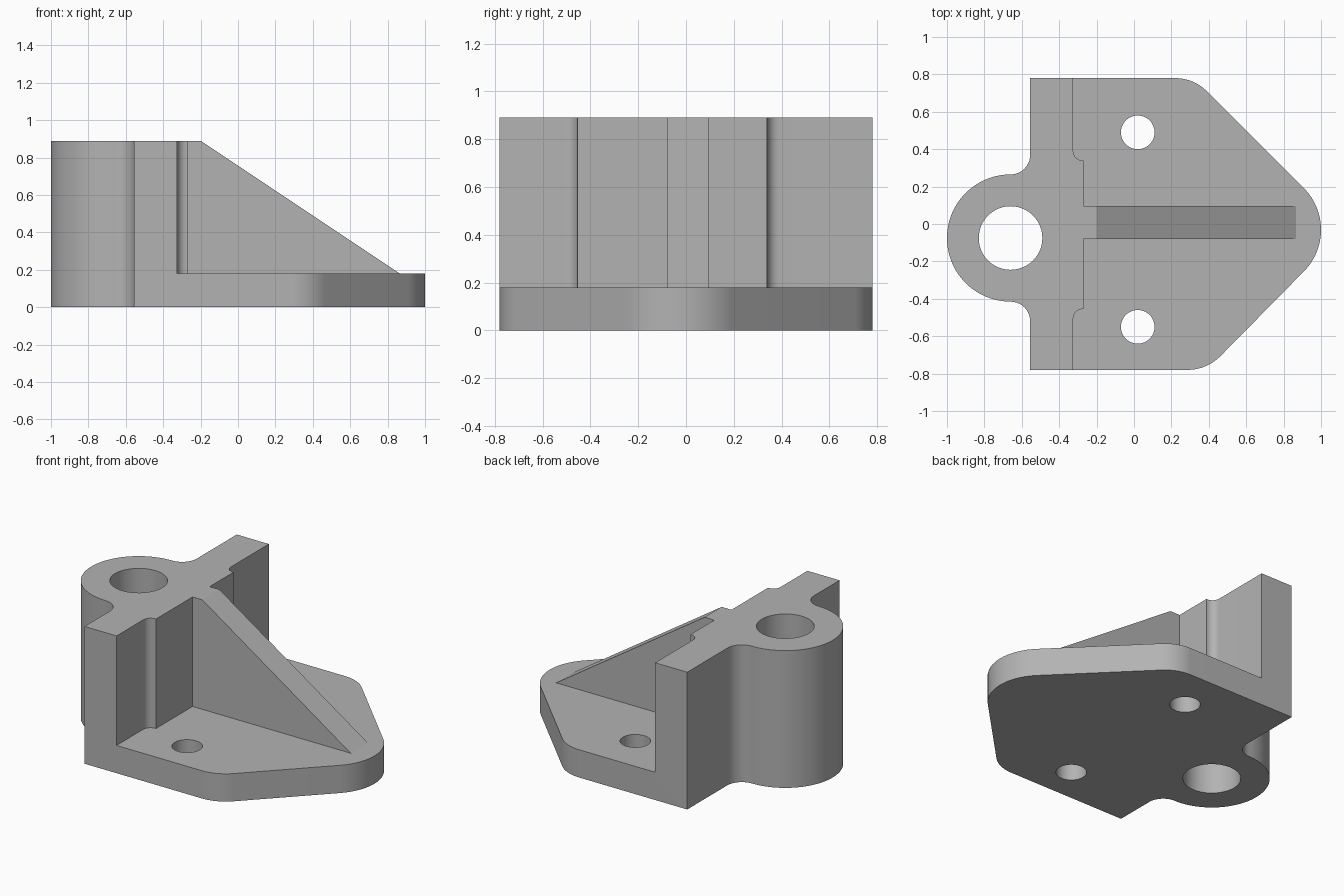
import bpy, bmesh
from math import sin, cos, radians

if "Cube" in bpy.data.objects:
    bpy.data.objects.remove(bpy.data.objects["Cube"], do_unlink=True)

# Main heights and half depth
PLATE_Z, TOP_Z, DEPTH = 0.18, 0.89, 0.78
BOSS = (-0.66, -0.075)

# One grey for the whole casting
grey = bpy.data.materials.new("casting grey")
grey.diffuse_color = (0.45, 0.45, 0.45, 1)
grey.use_nodes = True
grey.node_tree.nodes["Principled BSDF"].inputs["Base Color"].default_value = grey.diffuse_color


def arc(centre, radius, start, end, steps=16):
    """Points along an arc, angles in degrees."""
    angles = [radians(start + (end - start) * i / steps) for i in range(steps + 1)]
    return [(centre[0] + radius * cos(a), centre[1] + radius * sin(a)) for a in angles]


def prism(name, points, offset):
    """Solid made by sweeping a closed 3D profile along an offset."""
    bm = bmesh.new()
    face = bm.faces.new([bm.verts.new(p) for p in points])
    swept = bmesh.ops.extrude_face_region(bm, geom=[face])["geom"]
    bmesh.ops.translate(bm, vec=offset, verts=[g for g in swept if isinstance(g, bmesh.types.BMVert)])
    bmesh.ops.recalc_face_normals(bm, faces=bm.faces)
    mesh = bpy.data.meshes.new(name)
    bm.to_mesh(mesh)
    bm.free()
    mesh.materials.append(grey)
    obj = bpy.data.objects.new(name, mesh)
    bpy.context.collection.objects.link(obj)
    return obj


def upright(name, outline, bottom, top):
    return prism(name, [(x, y, bottom) for x, y in outline], (0, 0, top - bottom))


def combine(body, tool, operation):
    """Apply a boolean and discard the tool."""
    tool.hide_render = True
    mod = body.modifiers.new(operation, 'BOOLEAN')
    mod.operation, mod.object, mod.solver = operation, tool, 'EXACT'
    bpy.context.view_layer.objects.active = body
    bpy.ops.object.modifier_apply(modifier=mod.name)
    bpy.data.objects.remove(tool, do_unlink=True)


# Back edge shared by plate and wall: wall ends, blended boss
back_edge = [(-0.555, DEPTH)]
back_edge += arc((BOSS[0], 0.37), 0.105, 0, -90, 10)
back_edge += arc(BOSS, 0.34, 90, 270, 48)
back_edge += arc((BOSS[0], -0.52), 0.105, 90, 0, 10)
back_edge += [(-0.555, -DEPTH)]

# Base plate with rounded shoulders and nose
plate_front = arc((0.285, -DEPTH + 0.25), 0.25, -90, -45)
plate_front += arc((0.684, -0.031), 0.316, -45, 45, 24)
plate_front += arc((0.22, DEPTH - 0.24), 0.24, 45, 90)
bracket = upright("mounting_bracket", back_edge + plate_front, 0, PLATE_Z)

# Upright wall with a thickened centre and small fillets
wall_front = [(-0.325, -DEPTH)]
wall_front += arc((-0.275, -0.505), 0.05, 180, 90, 8) + [(-0.27, -0.455)]
wall_front += [(-0.27, 0.34)] + arc((-0.275, 0.39), 0.05, 270, 180, 8)
wall_front += [(-0.325, DEPTH)]
combine(bracket, upright("wall", back_edge + wall_front, 0, TOP_Z), 'UNION')

# Sloping rib
rib_side = [(-0.4, 0.1), (0.865, 0.1), (0.865, PLATE_Z), (-0.2, TOP_Z), (-0.4, TOP_Z)]
combine(bracket, prism("rib", [(x, -0.08, z) for x, z in rib_side], (0, 0.175, 0)), 'UNION')

# Boss bore and two bolt holes
for centre, radius in ((BOSS, 0.17), ((0.02, 0.49), 0.09), ((0.02, -0.55), 0.09)):
    circle = arc(centre, radius, 0, 360, 48)[:-1]
    combine(bracket, upright("hole_cutter", circle, -0.1, TOP_Z + 0.1), 'DIFFERENCE')

# Tidy coplanar faces and shade the curved sides smooth
bm = bmesh.new()
bm.from_mesh(bracket.data)
bmesh.ops.remove_doubles(bm, verts=bm.verts, dist=0.0001)
bmesh.ops.dissolve_limit(bm, angle_limit=radians(0.5), verts=bm.verts, edges=bm.edges)
bm.to_mesh(bracket.data)
bm.free()
bpy.ops.object.select_all(action='DESELECT')
bracket.select_set(True)
bpy.context.view_layer.objects.active = bracket
bpy.ops.object.shade_smooth_by_angle(angle=radians(25))
